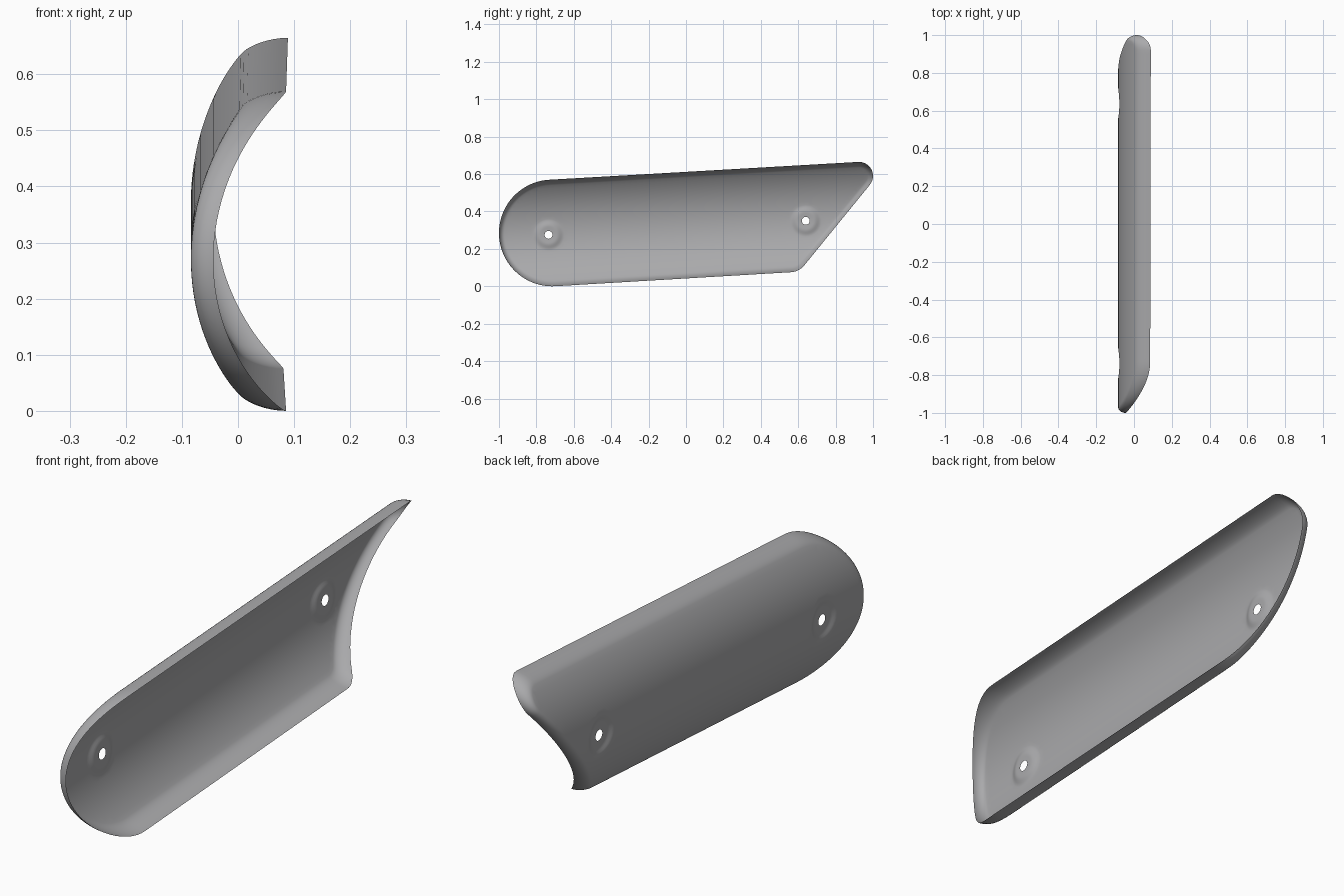
import bpy, bmesh, math
from mathutils import Vector
from mathutils.geometry import delaunay_2d_cdt

if "Cube" in bpy.data.objects:
    bpy.data.objects.remove(bpy.data.objects["Cube"])

# Side outline (y, z): hull of a big front circle, lower rear corner and rear tip
CORNERS = [(Vector((-0.715, 0.285)), 0.285), (Vector((0.555, 0.175)), 0.10), (Vector((0.925, 0.59)), 0.075)]
HOLES = [Vector((-0.735, 0.275)), Vector((0.64, 0.35))]
LIP, HOLE_R, DIMPLE_R, STEP = 0.03, 0.021, 0.085, 0.02


def tangent_angle(a, b):
    """Angle of the outward normal on the line touching circles a and b."""
    u = b[0] - a[0]
    k = (a[1] - b[1]) / u.length
    u.normalize()
    n = u * k + Vector((u.y, -u.x)) * math.sqrt(1 - k * k)
    return math.atan2(n.y, n.x)


def outline(inset):
    """Closed ring of points at a given inset from the edge."""
    pts = []
    count = len(CORNERS)
    for i, (c, r) in enumerate(CORNERS):
        nxt = CORNERS[(i + 1) % count]
        start = tangent_angle(CORNERS[i - 1], CORNERS[i])
        end = tangent_angle(CORNERS[i], nxt)
        sweep = (end - start) % math.tau
        steps = max(12, round(sweep * r / STEP))
        for s in range(steps + 1):
            a = start + sweep * s / steps
            pts.append(c + (r - inset) * Vector((math.cos(a), math.sin(a))))
        p, n = pts[-1], Vector((math.cos(end), math.sin(end)))
        q = nxt[0] + (nxt[1] - inset) * n
        steps = round((q - p).length / STEP)
        pts += [p.lerp(q, s / steps) for s in range(1, steps)]
    return pts


def height(p):
    """Height above the sloping centre line."""
    return p.y - 0.285 - 0.056 * (p.x + 0.715)


def arc(h, radius):
    return 0.335 - math.sqrt(radius ** 2 - h ** 2)


def depth(p, inset):
    """Curved shell with a rolled lip and a pressed dimple round each hole."""
    h = height(p)
    rim, shell = arc(h, 0.379), arc(h, 0.419)
    u = 1 - min(inset / LIP, 1)
    x = rim + (shell - rim) * math.sqrt(max(0, 1 - u * u))
    for c in HOLES:
        t = min(max((DIMPLE_R - (p - c).length) / 0.04, 0), 1)
        x += 0.012 * t * t * (3 - 2 * t)
    return x


def inside(p, ring):
    return all((b - a).cross(p - a) > 0.006 * (b - a).length
               for a, b in zip(ring, ring[1:] + ring[:1]))


# Collect points: lip rings, dimple rings, then a sloping grid
points, insets, edges = [], [], []


def add_ring(ring, inset, constrain):
    first, n = len(points), len(ring)
    points.extend(ring)
    insets.extend([inset] * n)
    if constrain:
        edges.extend((first + i, first + (i + 1) % n) for i in range(n))


for k in range(9):
    inset = LIP * (1 - math.cos(math.pi / 2 * k / 8))
    add_ring(outline(inset), inset, True)
for c in HOLES:
    for k in range(9):
        r = HOLE_R + (DIMPLE_R - HOLE_R) * k / 8
        ring = [c + r * Vector((math.cos(math.tau * s / 32), math.sin(math.tau * s / 32))) for s in range(32)]
        add_ring(ring, LIP, k == 0)
inner = outline(LIP)
for i in range(100):
    for j in range(-19, 20):
        y = -0.99 + i * STEP
        p = Vector((y, 0.285 + 0.056 * (y + 0.715) + j * 0.015))
        if inside(p, inner) and all((p - c).length > DIMPLE_R + 0.007 for c in HOLES):
            points.append(p)
            insets.append(LIP)

# Triangulate the side outline and bend it into the shell
verts, _, faces, origin, _, _ = delaunay_2d_cdt(points, edges, [], 1, 1e-6)
bm = bmesh.new()
bv = [bm.verts.new((depth(p, insets[o[0]] if o else LIP), p.x, p.y)) for p, o in zip(verts, origin)]
for f in faces:
    mid = sum((verts[i] for i in f), Vector((0, 0))) / len(f)
    if all((mid - c).length > HOLE_R * 0.99 for c in HOLES):
        bm.faces.new([bv[i] for i in reversed(f)])
bmesh.ops.delete(bm, geom=[v for v in bm.verts if not v.link_faces], context='VERTS')
for f in bm.faces:
    f.smooth = True
mesh = bpy.data.meshes.new("curved_guard")
bm.to_mesh(mesh)
bm.free()

# Plain grey finish
grey = bpy.data.materials.new("plain_grey")
grey.use_nodes = True
colour = (0.4, 0.4, 0.41, 1)
grey.diffuse_color = colour
grey.node_tree.nodes["Principled BSDF"].inputs["Base Color"].default_value = colour
mesh.materials.append(grey)
guard = bpy.data.objects.new("curved_guard", mesh)
bpy.context.collection.objects.link(guard)
